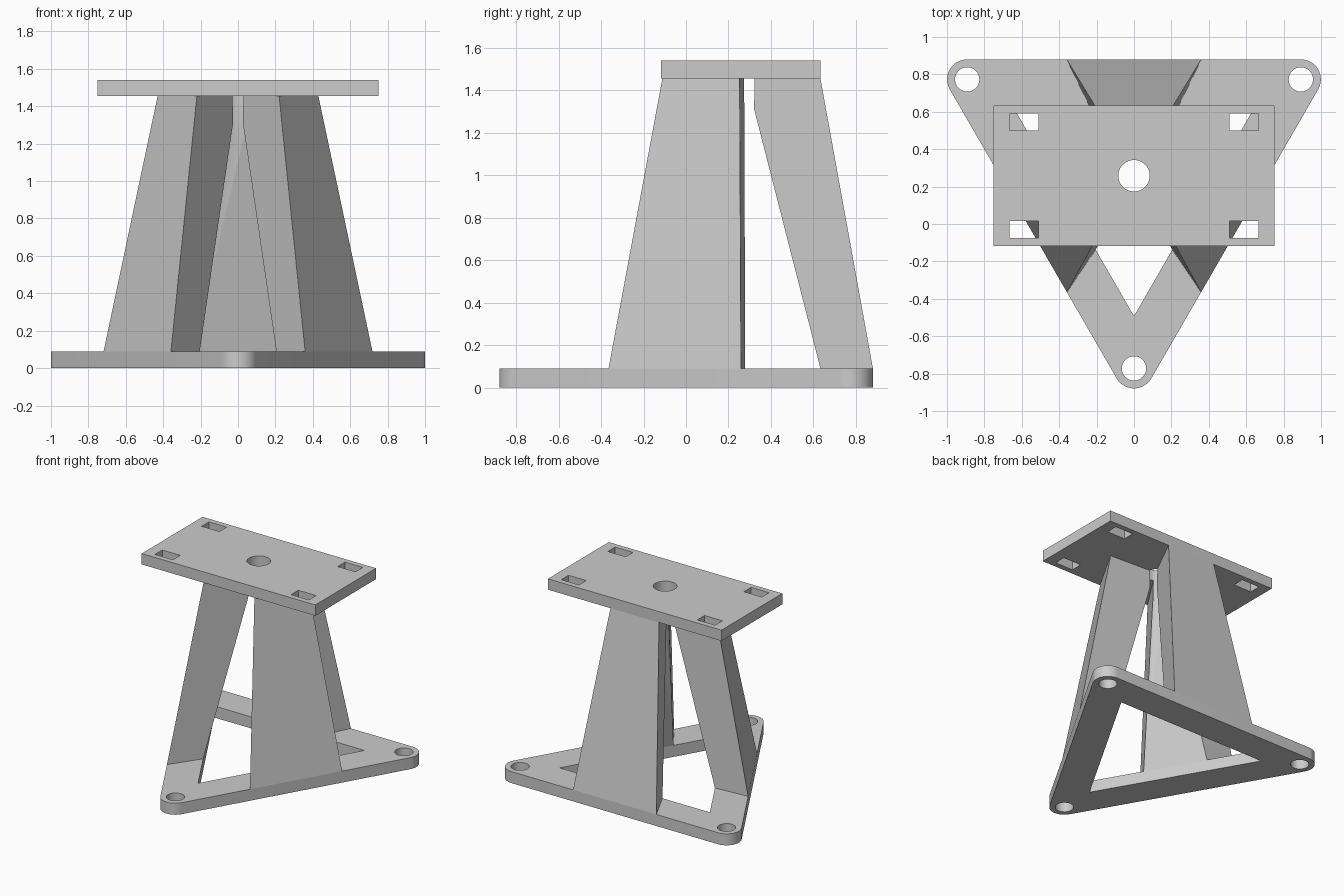
import bpy, bmesh
from math import cos, sin, pi, radians
from mathutils import Matrix, Vector

old = bpy.data.objects.get("Cube")
if old:
    bpy.data.objects.remove(old)

AXIS_Y = 0.258            # the stand's vertical axis
BASE_TOP, LEG_TOP, TOP = 0.09, 1.455, 1.54
CORNERS = [radians(a) for a in (30, 150, 270)]
SIDES = [radians(a) for a in (90, 210, 330)]

grey = bpy.data.materials.new("light grey")
grey.use_nodes = True
colour = (0.6, 0.6, 0.6, 1)
grey.diffuse_color = colour
grey.node_tree.nodes["Principled BSDF"].inputs["Base Color"].default_value = colour


def loft(name, low, high, z0, z1, angle=0.0):
    """Solid between two matching outlines, turned about the stand's axis."""
    bm = bmesh.new()
    rings = [[bm.verts.new((x, y, z)) for x, y in pts]
             for pts, z in ((low, z0), (high, z1))]
    bm.faces.new(rings[0])
    bm.faces.new(rings[1])
    n = len(low)
    for i in range(n):
        j = (i + 1) % n
        bm.faces.new((rings[0][i], rings[0][j], rings[1][j], rings[1][i]))
    bmesh.ops.recalc_face_normals(bm, faces=bm.faces)
    bm.transform(Matrix.Translation((0, AXIS_Y, 0)) @ Matrix.Rotation(angle, 4, 'Z'))
    mesh = bpy.data.meshes.new(name)
    bm.to_mesh(mesh)
    bm.free()
    mesh.materials.append(grey)
    obj = bpy.data.objects.new(name, mesh)
    bpy.context.collection.objects.link(obj)
    return obj


def prism(name, pts, z0, z1):
    return loft(name, pts, pts, z0, z1)


def polar(r, a):
    return Vector((r * cos(a), r * sin(a)))


def circle(r, centre=(0, 0), n=48):
    return [Vector(centre) + polar(r, 2 * pi * i / n) for i in range(n)]


def rectangle(hx, hy, cx=0, cy=0):
    return [(cx + sx * hx, cy + sy * hy)
            for sx, sy in ((-1, -1), (1, -1), (1, 1), (-1, 1))]


def cut(obj, cutters):
    """Subtract each cutter, bake the result and discard the cutters."""
    bpy.context.view_layer.objects.active = obj
    for c in cutters:
        c.hide_render = True
        mod = obj.modifiers.new("cut", 'BOOLEAN')
        mod.operation, mod.solver, mod.object = 'DIFFERENCE', 'EXACT', c
        bpy.ops.object.modifier_apply(modifier=mod.name)
        bpy.data.objects.remove(c)


def smooth(obj):
    bpy.ops.object.select_all(action='DESELECT')
    obj.select_set(True)
    bpy.context.view_layer.objects.active = obj
    bpy.ops.object.shade_smooth_by_angle(angle=radians(25))


# Triangular base ring with rounded corners and three bolt holes
outline = [polar(1.03, a) + polar(0.107, a + radians(-60 + 120 * i / 16))
           for a in CORNERS for i in range(17)]
base = prism("base_frame", outline, 0, BASE_TOP)
cut(base, [prism("opening", [polar(0.75, a) for a in CORNERS], -0.1, 0.2)]
    + [prism("bolt_hole", circle(0.065, polar(1.03, a)), -0.1, 0.2) for a in CORNERS])
smooth(base)

# Top plate with a centre hole and four slots
plate = prism("top_plate", rectangle(0.75, 0.375), LEG_TOP, TOP)
cut(plate, [prism("centre_hole", circle(0.084), 1.4, 1.6)]
    + [prism("slot", rectangle(0.077, 0.045, sx * 0.588, sy * 0.288), 1.4, 1.6)
       for sx in (-1, 1) for sy in (-1, 1)])
smooth(plate)


# Three wedge legs leaning in to the axis, trimmed by the centre bore
def wedge(outer, outer_half, inner, inner_half):
    return [(inner, -inner_half), (outer, -outer_half),
            (outer, outer_half), (inner, inner_half)]


for name, a in zip(("back_leg", "right_leg", "left_leg"), SIDES):
    leg = loft(name, wedge(0.622, 0.36, 0.375, 0.24),
               wedge(0.375, 0.21, 0.026, 0.034), BASE_TOP, LEG_TOP, a)
    cut(leg, [prism("bore", circle(0.084), 0.5, 1.6)])
    smooth(leg)
